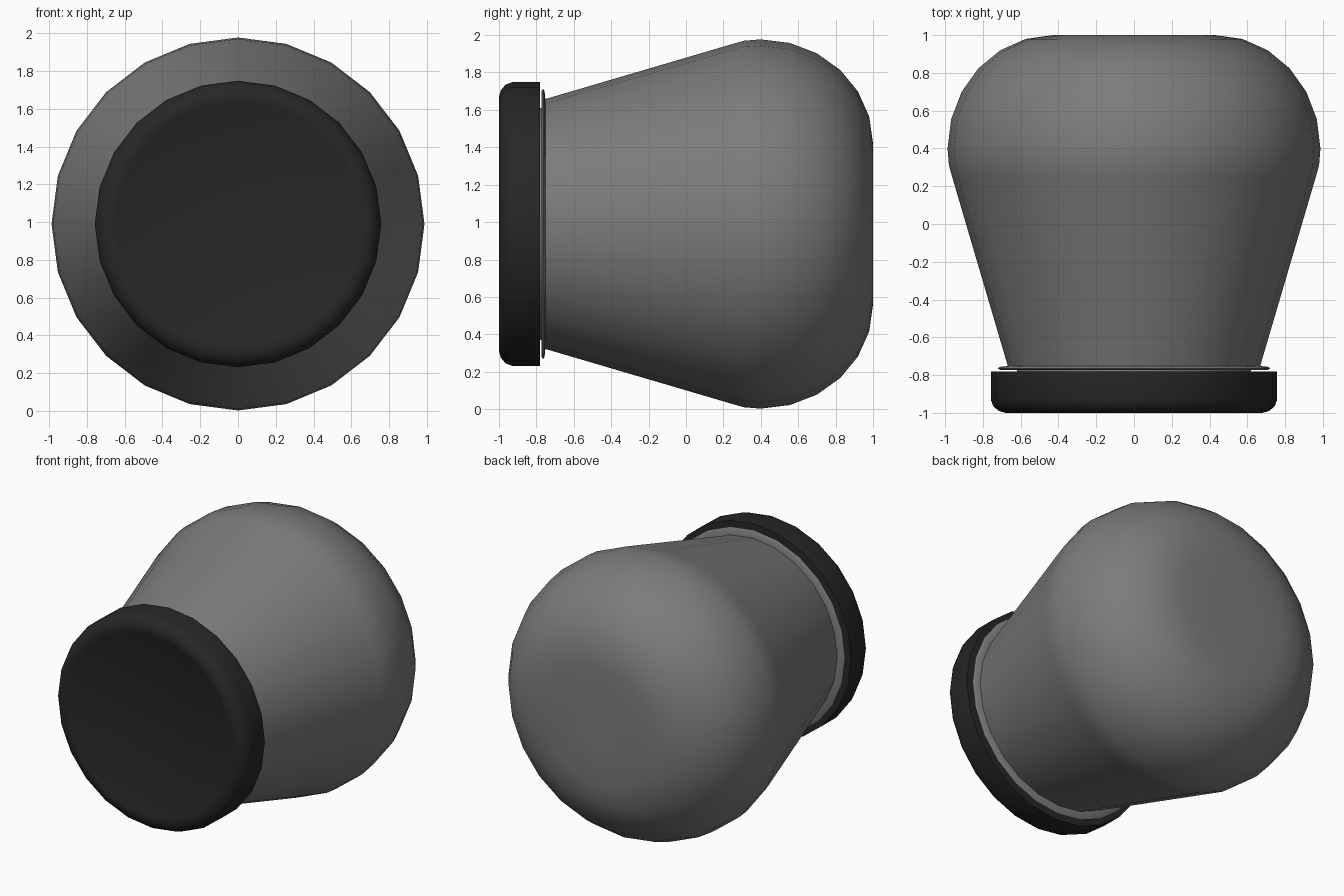
import bpy, bmesh, math

if "Cube" in bpy.data.objects:
    bpy.data.objects.remove(bpy.data.objects["Cube"])

SIDES = 24
CZ = 0.99  # height of the turning axis, which runs along y


def lathe(name, profile, angle=35, material=None):
    """Revolve (y, radius) points around the y axis; radius 0 makes a pole."""
    bm = bmesh.new()
    rings = []
    for y, r in profile:
        if r == 0:
            rings.append([bm.verts.new((0, y, CZ))] * SIDES)
        else:
            rings.append([bm.verts.new((r * math.sin(a), y, CZ + r * math.cos(a)))
                          for a in (2 * math.pi * i / SIDES for i in range(SIDES))])
    for p, q in zip(rings, rings[1:]):
        for i in range(SIDES):
            j = (i + 1) % SIDES
            bm.faces.new(list(dict.fromkeys((p[i], p[j], q[j], q[i]))))
    bmesh.ops.recalc_face_normals(bm, faces=bm.faces)
    mesh = bpy.data.meshes.new(name)
    bm.to_mesh(mesh)
    bm.free()
    obj = bpy.data.objects.new(name, mesh)
    bpy.context.collection.objects.link(obj)
    if material:
        mesh.materials.append(material)
    bpy.ops.object.select_all(action='DESELECT')
    obj.select_set(True)
    bpy.context.view_layer.objects.active = obj
    bpy.ops.object.shade_smooth_by_angle(angle=math.radians(angle))
    return obj


dark = bpy.data.materials.new("dark_cap")
dark.diffuse_color = (0.02, 0.02, 0.02, 1)
dark.use_nodes = True
dark.node_tree.nodes["Principled BSDF"].inputs["Base Color"].default_value = dark.diffuse_color
grey = bpy.data.materials.new("grey_body")
grey.diffuse_color = (0.2, 0.2, 0.2, 1)
grey.use_nodes = True
grey.node_tree.nodes["Principled BSDF"].inputs["Base Color"].default_value = grey.diffuse_color

# tapered body with thin rim flange, rounded shoulder and flat back
shoulder = [(0.4 + 0.6 * math.sin(t), 0.43 + 0.557 * math.cos(t))
            for t in (math.radians(15 * k) for k in range(7))]
lathe("body", [(-0.86, 0), (-0.86, 0.62), (-0.772, 0.62), (-0.772, 0.71),
               (-0.764, 0.722), (-0.756, 0.71), (-0.752, 0.668),
               (0.24, 0.96), (0.31, 0.98)] + shoulder + [(1.0, 0.2), (1.0, 0)],
      material=grey)

# dark cap with rounded edge and slightly sunken front disc
lathe("cap", [(-0.985, 0), (-0.985, 0.62), (-0.997, 0.65), (-1.0, 0.68),
              (-0.99, 0.715), (-0.965, 0.745), (-0.93, 0.758),
              (-0.78, 0.758), (-0.78, 0)], material=dark)
